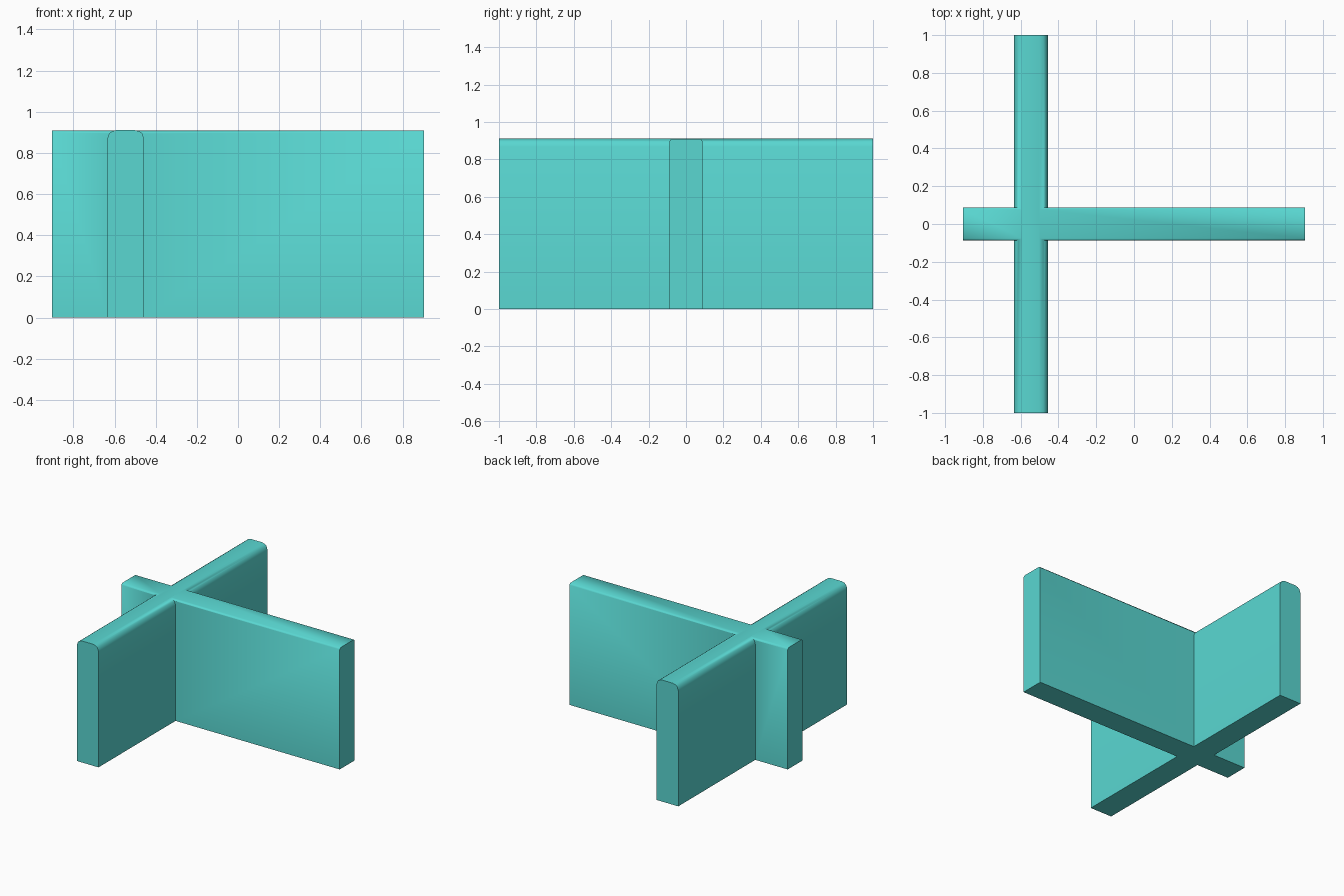
import bpy, bmesh, math
from mathutils import Matrix

if "Cube" in bpy.data.objects:
    bpy.data.objects.remove(bpy.data.objects["Cube"])


def wall(name, profile, length, angle, x):
    """Extrude a mirrored half profile (offset, z) along the wall's length."""
    outline = profile + [(-a, z) for a, z in reversed(profile)]
    bm = bmesh.new()
    face = bm.faces.new([bm.verts.new((-length / 2, a, z)) for a, z in outline])
    ext = bmesh.ops.extrude_face_region(bm, geom=[face], use_keep_orig=True)
    moved = [v for v in ext["geom"] if isinstance(v, bmesh.types.BMVert)]
    bmesh.ops.translate(bm, verts=moved, vec=(length, 0, 0))
    bm.transform(Matrix.Translation((x, 0, 0)) @ Matrix.Rotation(angle, 4, "Z"))
    bmesh.ops.recalc_face_normals(bm, faces=bm.faces)
    mesh = bpy.data.meshes.new(name)
    bm.to_mesh(mesh)
    bm.free()
    ob = bpy.data.objects.new(name, mesh)
    bpy.context.collection.objects.link(ob)
    return ob


teal = bpy.data.materials.new("teal")
teal.diffuse_color = (0.1, 0.68, 0.64, 1)
teal.use_nodes = True
teal.node_tree.nodes["Principled BSDF"].inputs["Base Color"].default_value = teal.diffuse_color

# Long wall along x with slightly eased top edges
walls = wall("crossed_walls", [(0.088, 0), (0.088, 0.898), (0.077, 0.91)],
             1.81, 0, 0)
# Off-centre cross wall along y with a rounder top
cross = wall("cross_wall", [(0.09, 0), (0.09, 0.868), (0.08, 0.895), (0.066, 0.905), (0.045, 0.9105)],
             2.0, math.pi / 2, -0.546)
for ob in (walls, cross):
    ob.data.materials.append(teal)

# Join both walls into one solid
union = walls.modifiers.new("union", "BOOLEAN")
union.operation = "UNION"
union.solver = "EXACT"
union.object = cross
bpy.context.view_layer.objects.active = walls
walls.select_set(True)
bpy.ops.object.modifier_apply(modifier=union.name)
bpy.data.objects.remove(cross)

# Smooth the rounded tops, keep corners crisp
bpy.ops.object.shade_smooth_by_angle(angle=math.radians(50))
